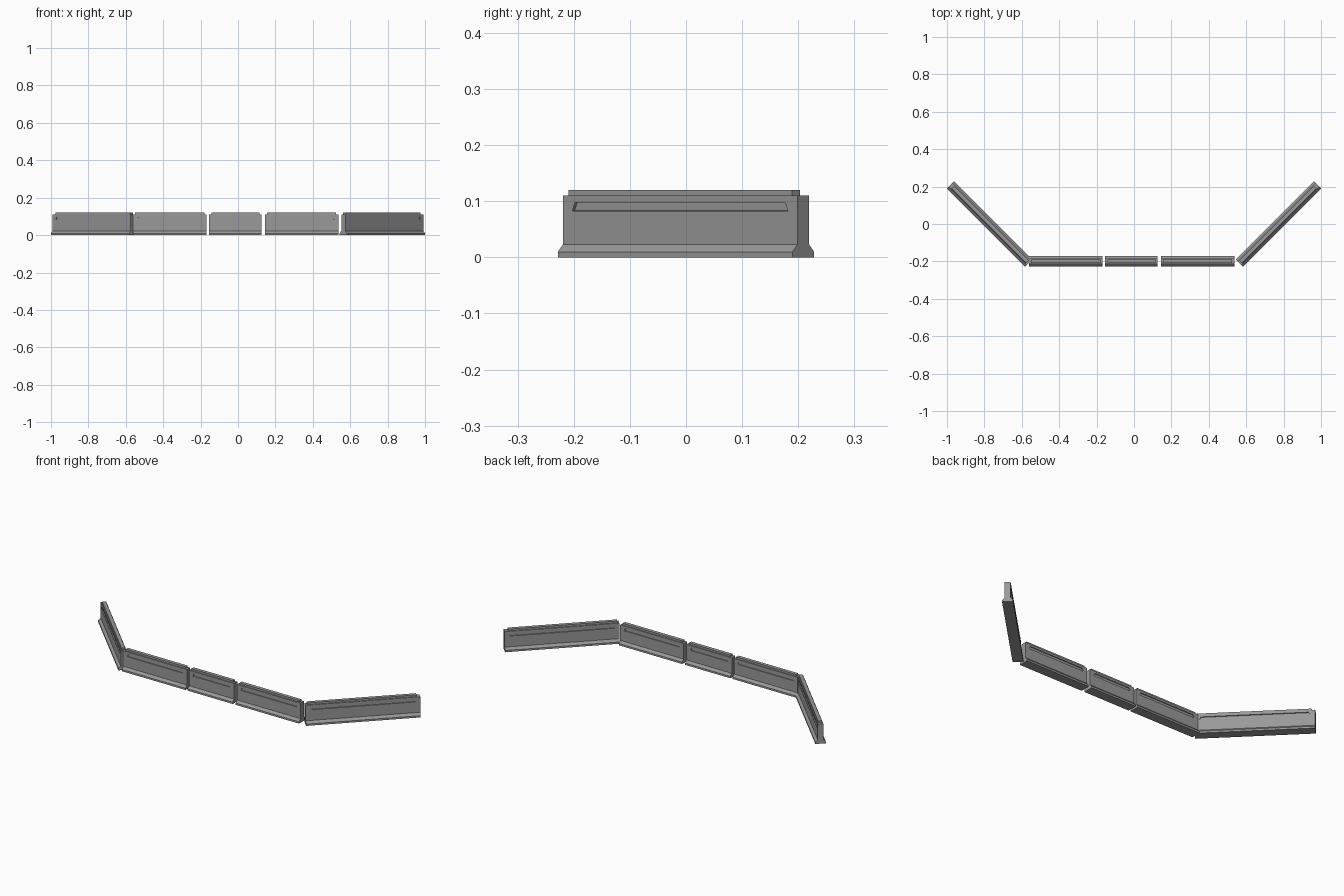
import bpy, bmesh, math
from mathutils import Vector

if "Cube" in bpy.data.objects:
    bpy.data.objects.remove(bpy.data.objects["Cube"])

BASE, BODY, CAP = 0.027, 0.0148, 0.010   # half widths
HEIGHT, CAP_H, GROOVE = 0.11, 0.01, 0.005

concrete = bpy.data.materials.new("dark_concrete")
concrete.diffuse_color = (0.32, 0.32, 0.32, 1)
concrete.use_nodes = True
concrete.node_tree.nodes["Principled BSDF"].inputs["Base Color"].default_value = concrete.diffuse_color


def panel(bm, face, place, depth):
    """Inset a face, reposition its corners, then push it along its normal."""
    face.normal_update()
    normal = face.normal.copy()
    bmesh.ops.inset_individual(bm, faces=[face], thickness=0.003)
    for v in face.verts:
        v.co = place(v.co)
    bmesh.ops.inset_individual(bm, faces=[face], thickness=0.0003)
    for v in face.verts:
        v.co += normal * depth


def barrier(name, start, end, cap_start=0.012, cap_end=0.012):
    a, b = Vector(start), Vector(end)
    h = (b - a).length / 2
    half = [(BASE, 0), (BASE, 0.010), (BODY, 0.023), (BODY, HEIGHT)]
    profile = half + [(-y, z) for y, z in reversed(half)]
    bm = bmesh.new()
    end_face = bm.faces.new([bm.verts.new((-h, y, z)) for y, z in profile])
    ext = bmesh.ops.extrude_face_region(bm, geom=[end_face], use_keep_orig=True)
    for v in ext["geom"]:
        if isinstance(v, bmesh.types.BMVert):
            v.co.x = h
    bmesh.ops.recalc_face_normals(bm, faces=bm.faces)
    bm.normal_update()
    top = [f for f in bm.faces if f.normal.z > 0.9]
    sides = [f for f in bm.faces if abs(f.normal.y) > 0.99
             and f.calc_center_median().z > 0.03]

    # narrow raised cap along the top
    def cap_corner(c):
        x = h - cap_end if c.x > 0 else -h + cap_start
        return Vector((x, math.copysign(CAP, c.y), HEIGHT))

    # long trapezoid groove high on each side
    def groove_corner(c):
        high = c.z > 0.066
        x = h - (0.031 if high else 0.024)
        return Vector((math.copysign(x, c.x), c.y, 0.098 if high else 0.083))

    for f in top:
        panel(bm, f, cap_corner, CAP_H)
    for f in sides:
        panel(bm, f, groove_corner, -GROOVE)
    mesh = bpy.data.meshes.new(name)
    bm.to_mesh(mesh)
    bm.free()
    mesh.materials.append(concrete)
    obj = bpy.data.objects.new(name, mesh)
    bpy.context.collection.objects.link(obj)
    mid = (a + b) / 2
    obj.location = (mid.x, mid.y, 0)
    obj.rotation_euler.z = math.atan2(b.y - a.y, b.x - a.x)


# straight row of three barriers
Y = -0.199
barrier("row_barrier_left", (-0.562, Y), (-0.168, Y))
barrier("row_barrier_middle", (-0.155, Y), (0.126, Y))
barrier("row_barrier_right", (0.144, Y), (0.537, Y))
# angled wings
barrier("wing_barrier_left", (-0.981, 0.209), (-0.563, -0.209), 0.018, 0.009)
barrier("wing_barrier_right", (0.563, -0.209), (0.981, 0.209), 0.009, 0.018)
